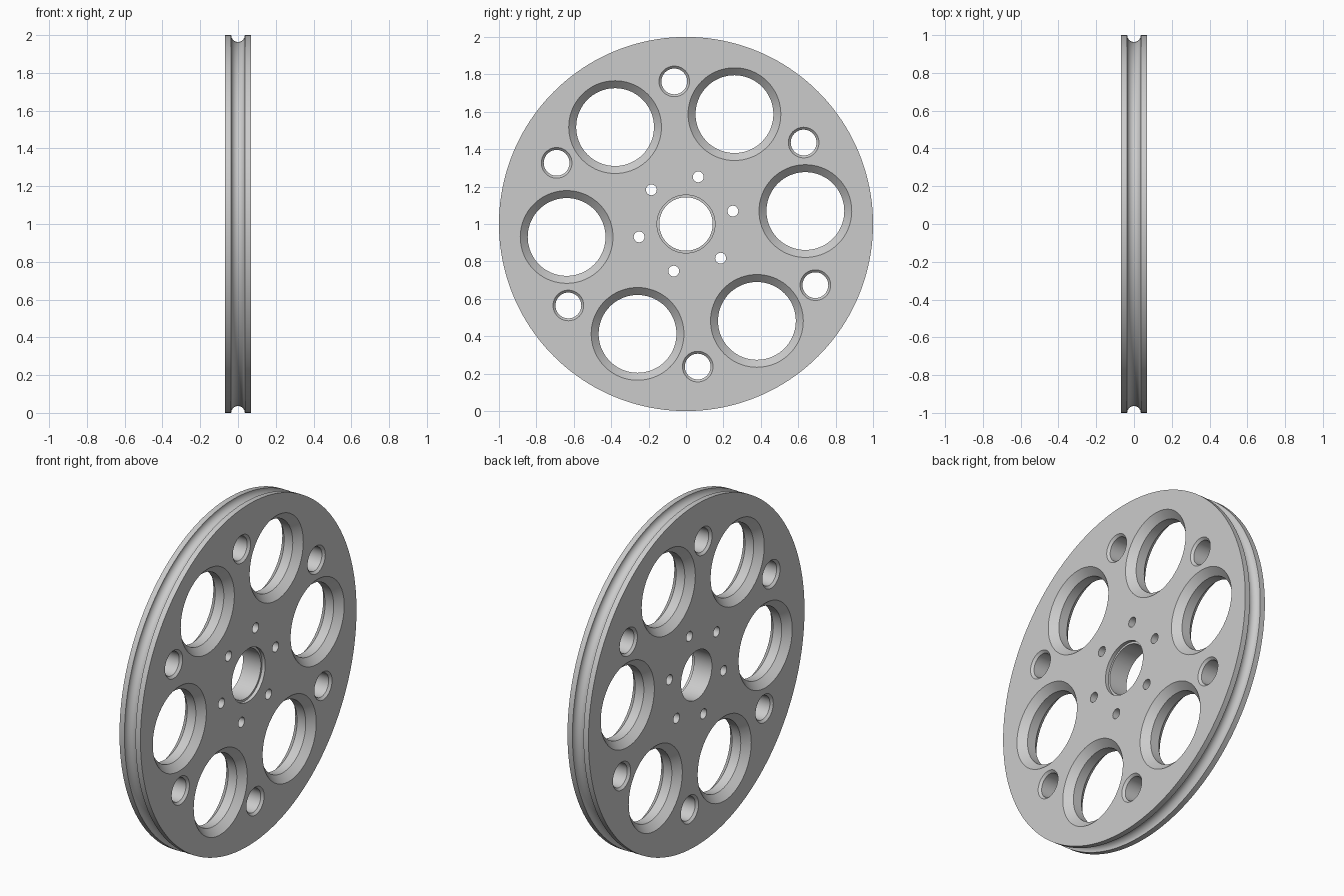
import bpy, bmesh
from math import sin, cos, pi, radians

if "Cube" in bpy.data.objects:
    bpy.data.objects.remove(bpy.data.objects["Cube"], do_unlink=True)

HALF = 0.068      # half thickness of the wheel
GROOVE = 0.036    # radius of the rim groove
OVER = 0.01       # how far cutters pass the faces


def turn(bm, profile, y, z, sides):
    """Revolve (x, radius) points about an x-parallel axis and cap both ends."""
    rings = [[bm.verts.new((x, y + r * cos(2 * pi * i / sides), z + r * sin(2 * pi * i / sides)))
              for i in range(sides)] for x, r in profile]
    for a, b in zip(rings, rings[1:]):
        for i in range(sides):
            j = (i + 1) % sides
            bm.faces.new((a[i], a[j], b[j], b[i]))
    bm.faces.new(rings[0])
    bm.faces.new(rings[-1])


def finish(bm, name):
    bmesh.ops.recalc_face_normals(bm, faces=bm.faces)
    mesh = bpy.data.meshes.new(name)
    bm.to_mesh(mesh)
    bm.free()
    obj = bpy.data.objects.new(name, mesh)
    bpy.context.collection.objects.link(obj)
    return obj


def hole_profile(radius, chamfer):
    """Through hole with an equal 45 degree chamfer on both faces."""
    end = HALF + OVER
    if not chamfer:
        return [(-end, radius), (end, radius)]
    lip, mouth = HALF - chamfer, radius + chamfer + OVER
    return [(-end, mouth), (-lip, radius), (lip, radius), (end, mouth)]


def hole_ring(bm, distance, start, radius, chamfer, sides):
    for k in range(6):
        a = radians(start + 60 * k)
        turn(bm, hole_profile(radius, chamfer), distance * cos(a), 1 + distance * sin(a), sides)


# Wheel disc with a round groove in the rim
bm = bmesh.new()
groove = [(-GROOVE * cos(pi * i / 16), 1 - GROOVE * sin(pi * i / 16)) for i in range(17)]
turn(bm, [(-HALF, 1)] + groove + [(HALF, 1)], 0, 1, 160)
wheel = finish(bm, "grooved_wheel")

# Cutters: large openings, small openings, bolt holes, stepped centre bore
bm = bmesh.new()
hole_ring(bm, 0.642, 6.2, 0.208, 0.04, 72)
hole_ring(bm, 0.765, 34.7, 0.069, 0.013, 40)
hole_ring(bm, 0.26, 15.4, 0.029, 0, 24)
step = HALF - 0.02
turn(bm, [(-HALF - OVER, 0.143), (step, 0.143), (step, 0.155), (HALF + OVER, 0.155)], 0, 1, 64)
cutter = finish(bm, "hole_cutters")
cutter.hide_render = True

cut = wheel.modifiers.new("holes", "BOOLEAN")
cut.operation = "DIFFERENCE"
cut.solver = "EXACT"
cut.object = cutter

bpy.ops.object.select_all(action="DESELECT")
wheel.select_set(True)
bpy.context.view_layer.objects.active = wheel
bpy.ops.object.modifier_apply(modifier=cut.name)
bpy.data.objects.remove(cutter, do_unlink=True)
bpy.ops.object.shade_smooth_by_angle(angle=radians(30))

# Plain grey material
grey = bpy.data.materials.new("plain grey")
grey.use_nodes = True
colour = (0.6, 0.6, 0.6, 1)
grey.diffuse_color = colour
grey.node_tree.nodes["Principled BSDF"].inputs["Base Color"].default_value = colour
wheel.data.materials.clear()
wheel.data.materials.append(grey)
